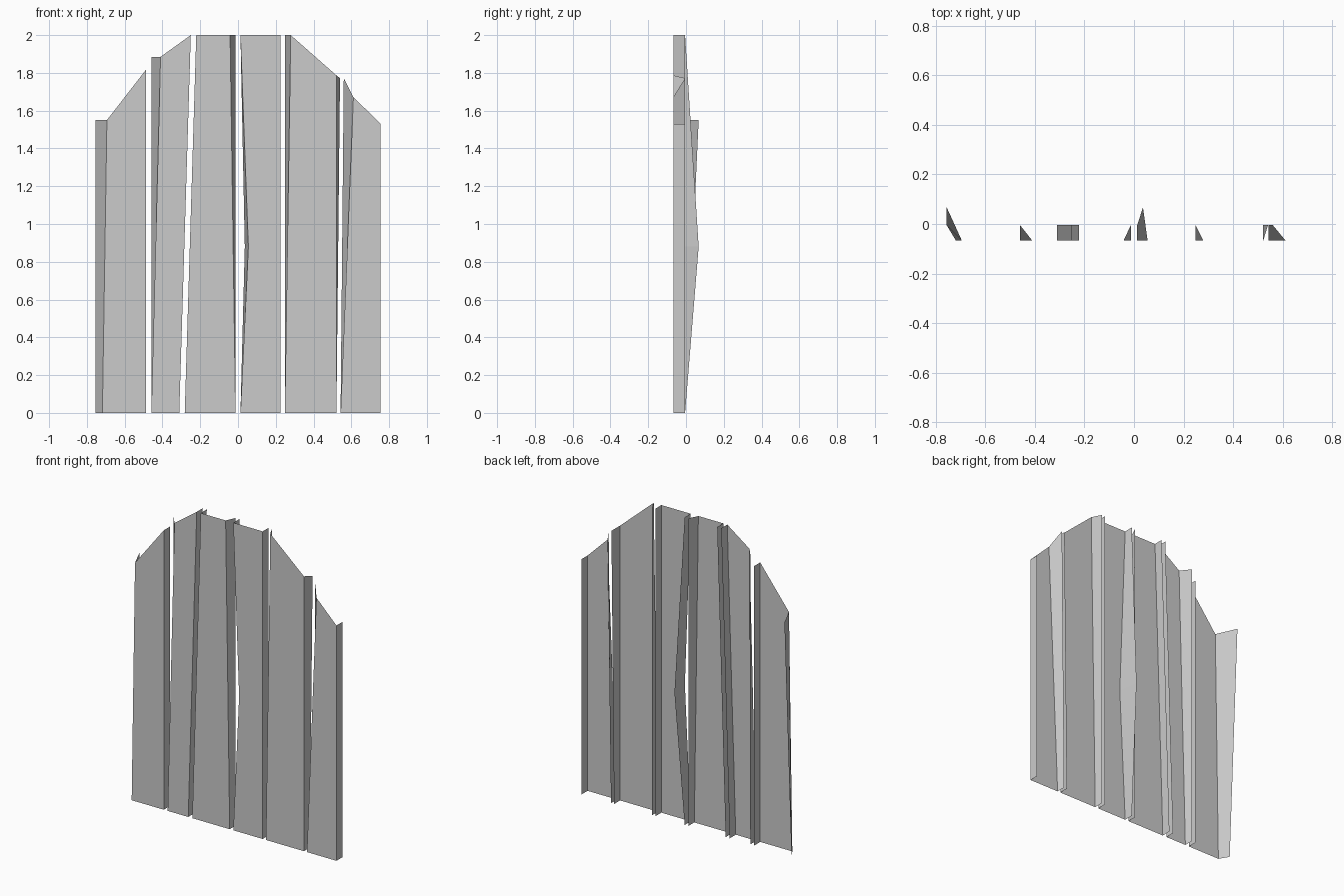
import bpy, bmesh

if "Cube" in bpy.data.objects:
    bpy.data.objects.remove(bpy.data.objects["Cube"])

F, B = -0.067, -0.005   # front plane and usual back edge depth


def straight(x0, x1, z):
    """Side edge pair: front and back edges follow the same line."""
    return [(x0, 0), (x1, z)], [(x0, B, 0), (x1, B, z)]


def chipped(x0, x1, xb0, xb1, z, zb=None, y0=B, y1=B):
    """Side edge pair whose front edge is splayed away from the back edge."""
    return [(x0, 0), (x1, z)], [(xb0, y0, 0), (xb1, y1, z if zb is None else zb)]


def plank(name, left, right):
    """Open-backed board: one front face and a strip of quads down each side."""
    bm = bmesh.new()
    fronts = []
    for side, (front, back) in enumerate((left, right)):
        f = [bm.verts.new((x, F, z)) for x, z in front]
        b = [bm.verts.new(p) for p in back]
        for i in range(len(f) - 1):
            quad = [b[i], f[i], f[i + 1], b[i + 1]]
            bm.faces.new(quad if side == 0 else quad[::-1])
        fronts.append(f)
    bm.faces.new(fronts[1] + fronts[0][::-1])
    mesh = bpy.data.meshes.new(name)
    bm.to_mesh(mesh)
    bm.free()
    obj = bpy.data.objects.new(name, mesh)
    bpy.context.collection.objects.link(obj)


# centre board's left side is bowed: notched mid-height, back corner pushed out
bowed = ([(0.013, 0), (0.055, 0.88), (0.013, 2)],
         [(0.013, B, 0), (0.036, 0.067, 0.88), (0.013, B, 2)])

# boards from left to right
plank("plank_1", chipped(-0.718, -0.694, -0.755, -0.755, 1.55, y1=0.067),
      straight(-0.487, -0.487, 1.817))
plank("plank_2", chipped(-0.459, -0.41, -0.459, -0.459, 1.885),
      straight(-0.311, -0.25, 2))
plank("plank_3", straight(-0.282, -0.221, 2),
      chipped(-0.013, -0.042, -0.013, -0.013, 2))
plank("plank_4", bowed, straight(0.224, 0.224, 2))
plank("plank_5", chipped(0.248, 0.279, 0.248, 0.248, 2),
      chipped(0.521, 0.521, 0.521, 0.54, 1.787, zb=1.772))
plank("plank_6", chipped(0.543, 0.611, 0.543, 0.56, 1.672, zb=1.772),
      straight(0.755, 0.755, 1.53))
